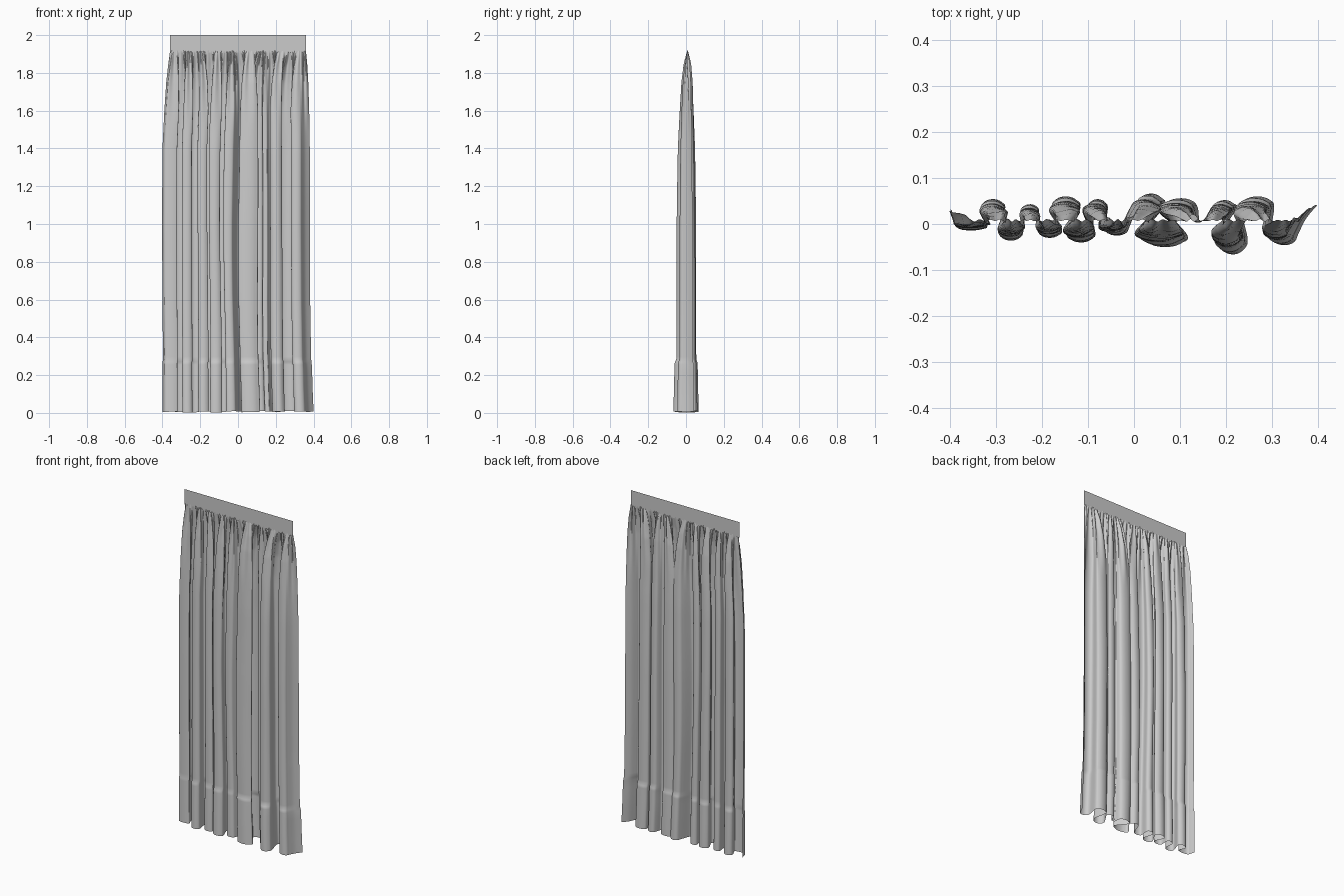
import bpy, bmesh, math, random
from mathutils import Vector

if "Cube" in bpy.data.objects:
    bpy.data.objects.remove(bpy.data.objects["Cube"])

random.seed(4)
COLS = 480
Y0 = 0.008          # plane of the heading tape
TOP = 1.915

# Hem plan view: fold crests as (x, y, half width)
FOLDS = [(-.355, -.014, .035), (-.307, .054, .027), (-.267, -.036, .027),
         (-.225, .043, .020), (-.182, -.030, .026), (-.147, .060, .030),
         (-.115, -.040, .030), (-.080, .054, .021), (-.040, -.025, .025),
         (.034, .066, .030), (.066, -.050, .050), (.102, .056, .038),
         (.155, .006, .012), (.200, .052, .024), (.217, -.066, .032),
         (.270, .060, .036), (.328, -.046, .030)]

# Height profiles: (z, depth of folds, spread of outline left, right)
PROFILE = [(0, 1.0, -.40, .40), (.12, .97, -.40, .395), (.235, .93, -.40, .392),
           (.262, .92, -.40, .390), (.285, .80, -.397, .387), (.6, .79, -.40, .382),
           (1.0, .77, -.402, .38), (1.4, .68, -.40, .38), (1.6, .56, -.39, .377),
           (1.75, .42, -.38, .372), (1.84, .24, -.37, .367), (TOP, 0, -.36, .36)]


def sample(z):
    for a, b in zip(PROFILE, PROFILE[1:]):
        if z <= b[0]:
            t = (z - a[0]) / (b[0] - a[0])
            return [p + (q - p) * t for p, q in zip(a[1:], b[1:])]
    return PROFILE[-1][1:]


def catmull(a, b, c, d, t):
    return (b * 2 + (c - a) * t + (a * 2 - b * 5 + c * 4 - d) * t * t
            + (b * 3 - a - c * 3 + d) * t ** 3) / 2


def hem_path():
    pts = [Vector((-.40, .034)), Vector((-.392, .006))]
    for x, y, w in FOLDS:
        e = Y0 + (y - Y0) * .55
        pts += [Vector((x - w, e)), Vector((x - w * .6, Y0 + (y - Y0) * .92)),
                Vector((x + w * .15, y)),
                Vector((x + w * .75, Y0 + (y - Y0) * .85)), Vector((x + w, e))]
    pts += [Vector((.375, .012)), Vector((.40, .042))]
    pts = [pts[0]] + pts + [pts[-1]]
    dense = [catmull(*pts[i:i + 4], k / 12)
             for i in range(len(pts) - 3) for k in range(12)] + [pts[-1]]
    # even spacing along the cloth
    dist = [0]
    for a, b in zip(dense, dense[1:]):
        dist.append(dist[-1] + (b - a).length)
    out, j = [], 0
    for i in range(COLS + 1):
        d = dist[-1] * i / COLS
        while j < len(dist) - 2 and dist[j + 1] < d:
            j += 1
        t = (d - dist[j]) / max(dist[j + 1] - dist[j], 1e-9)
        out.append(dense[j].lerp(dense[j + 1], min(t, 1)))
    return out


def make_object(name, bm):
    me = bpy.data.meshes.new(name)
    bm.to_mesh(me)
    bm.free()
    ob = bpy.data.objects.new(name, me)
    bpy.context.collection.objects.link(ob)
    return ob


# Draped cloth with gathers at the top and a wide hem at the bottom
path = hem_path()
ph = [random.uniform(0, 6.28) for _ in range(6)]
levels = [i / 40 * 1.7 for i in range(41)] + [.235, .25, .262, .27, .285]
levels += [1.7 + (TOP - 1.7) * i / 20 for i in range(1, 21)]
levels = sorted(set(levels))
bm = bmesh.new()
rows = []
for z in levels:
    depth, left, right = sample(z)
    mix = min(1, depth / .55)
    gather = max(0, (z - 1.5) / (TOP - 1.5))
    fade = max(0, min(1, (TOP - z) / .06))
    row = []
    for i, p in enumerate(path):
        s = i / COLS
        u = (p.x + .40) / .80
        x = left + (right - left) * (s + (u - s) * mix)
        x += .004 * mix * math.sin(z * 4 + p.x * 14 + ph[0]) * (1 - abs(2 * s - 1))
        y = Y0 + (p.y - Y0) * depth * (1 + .06 * math.sin(z * 5 + s * 40 + ph[1]) * (1 - depth))
        # small gathers under the heading
        wave = math.sin(s * 2 * math.pi * 38 + 2 * math.sin(s * 23 + ph[2]))
        y += .009 * gather * (.3 + .7 * fade) * wave * (.7 + .3 * math.sin(s * 57 + ph[3]))
        lift = (.006 + .006 * s + .003 * math.sin(s * 30 + ph[4])) * max(0, 1 - z / .2)
        if z == TOP:
            lift = .003 * math.sin(s * 140)
        row.append(bm.verts.new((x, y, max(0, z + lift - .003 * (z == 0)))))
    rows.append(row)
for a, b in zip(rows, rows[1:]):
    for i in range(COLS):
        bm.faces.new((a[i], a[i + 1], b[i + 1], b[i])).smooth = True
make_object("curtain_cloth", bm)

# Flat heading tape
bm = bmesh.new()
bm.faces.new([bm.verts.new(v) for v in
              ((-.36, Y0, 1.908), (.36, Y0, 1.908), (.36, Y0, 2), (-.36, Y0, 2))])
make_object("heading_tape", bm)
